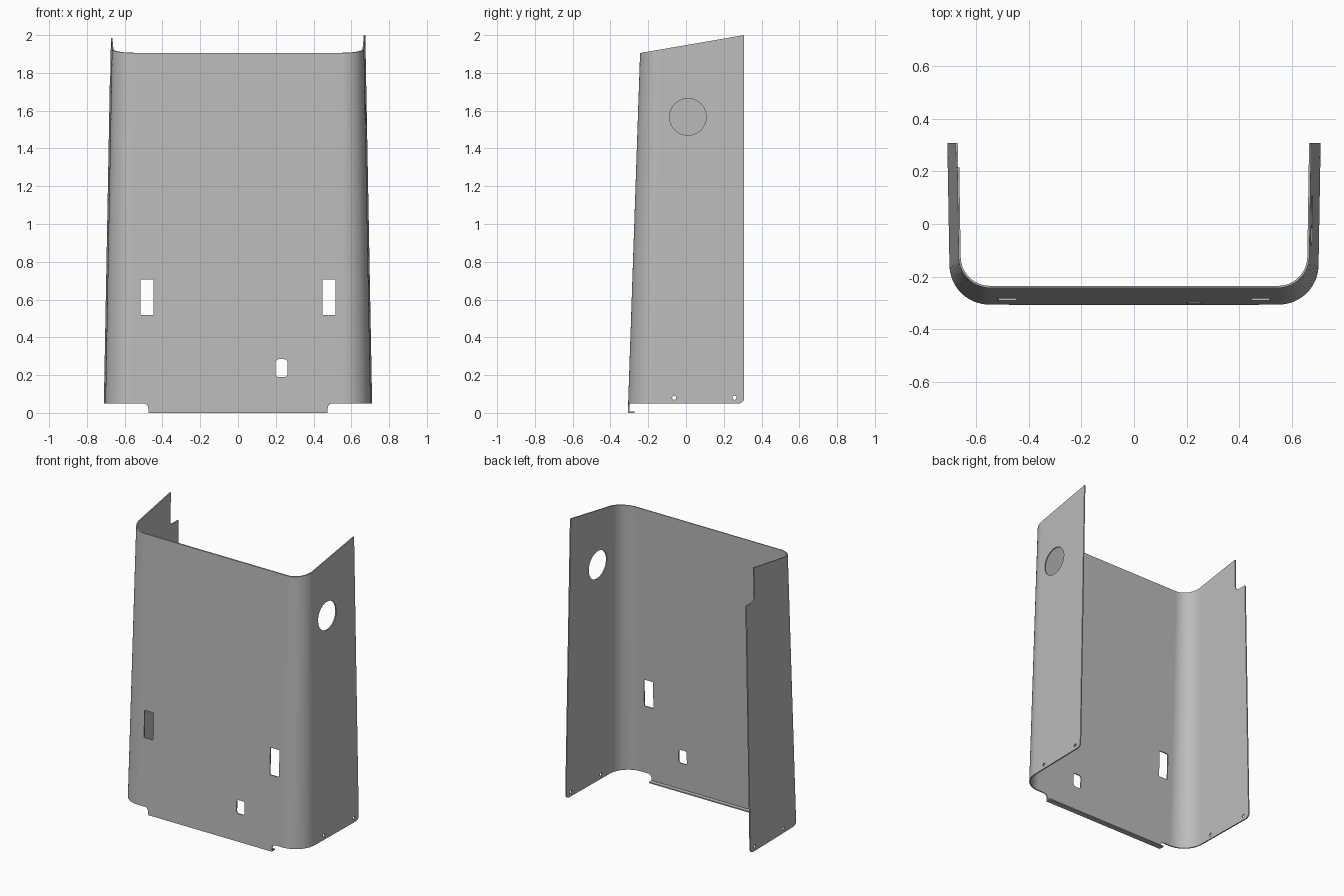
import bpy, bmesh
from math import sin, cos, pi, radians

if "Cube" in bpy.data.objects:
    bpy.data.objects.remove(bpy.data.objects["Cube"])

THICK = 0.008
BACK = 0.308

gray = bpy.data.materials.new("sheet_gray")
gray.use_nodes = True
gray.diffuse_color = (0.5, 0.5, 0.5, 1)
gray.node_tree.nodes["Principled BSDF"].inputs["Base Color"].default_value = gray.diffuse_color


def make_object(name, bm):
    bmesh.ops.recalc_face_normals(bm, faces=bm.faces)
    mesh = bpy.data.meshes.new(name)
    bm.to_mesh(mesh)
    bm.free()
    mesh.materials.append(gray)
    obj = bpy.data.objects.new(name, mesh)
    bpy.context.collection.objects.link(obj)
    return obj


def activate(obj):
    bpy.ops.object.select_all(action='DESELECT')
    obj.select_set(True)
    bpy.context.view_layer.objects.active = obj


def arc(cx, cy, r, start, end, n):
    step = (end - start) / n
    return [(cx + r * cos(radians(start + step * i)),
             cy + r * sin(radians(start + step * i))) for i in range(n + 1)]


def rounded_rect(cx, cy, hx, hy, r):
    points = []
    for i, (sx, sy) in enumerate([(1, 1), (-1, 1), (-1, -1), (1, -1)]):
        points += arc(cx + sx * (hx - r), cy + sy * (hy - r), r, 90 * i, 90 * i + 90, 6)
    return points


def prism(name, outline, axis, lo, hi):
    """Extrude an outline (y,z along X, or x,z along Y) between lo and hi."""
    bm = bmesh.new()
    rings = []
    for d in (lo, hi):
        rings.append([bm.verts.new((d, a, b) if axis == 'X' else (a, d, b)) for a, b in outline])
    n = len(outline)
    for i in range(n):
        j = (i + 1) % n
        bm.faces.new((rings[0][i], rings[0][j], rings[1][j], rings[1][i]))
    bm.faces.new(rings[0])
    bm.faces.new(rings[1])
    return make_object(name, bm)


def carve(obj, outline, axis, lo, hi, operation='DIFFERENCE'):
    cutter = prism("cutter", outline, axis, lo, hi)
    cutter.hide_render = True
    mod = obj.modifiers.new("carve", 'BOOLEAN')
    mod.operation = operation
    mod.solver = 'EXACT'
    mod.object = cutter
    activate(obj)
    bpy.ops.object.modifier_apply(modifier=mod.name)
    bpy.data.objects.remove(cutter)


def section(z, inset):
    """U-shaped plan of the tapered sheet at height z."""
    t = z / 2
    half = 0.703 - 0.037 * t - inset
    front = -0.308 + 0.068 * t + inset
    r = 0.152 - 0.034 * t - inset
    right = [(half + 0.009, 0.36)] + arc(half - r, front + r, r, 0, -90, 14)
    return [(x, y, z) for x, y in right] + [(-x, y, z) for x, y in reversed(right)]


# Bent sheet shell, with outer and inner skins
bm = bmesh.new()
low_out, top_out, low_in, top_in = [
    [bm.verts.new(p) for p in section(z, inset)]
    for inset in (0, THICK) for z in (-0.1, 2.1)]
for a, b in ((low_out, top_out), (low_in, top_in), (low_out, low_in), (top_out, top_in)):
    for i in range(len(a) - 1):
        bm.faces.new((a[i], a[i + 1], b[i + 1], b[i]))
for i in (0, -1):
    bm.faces.new((low_out[i], top_out[i], top_in[i], low_in[i]))
shell = make_object("bent_sheet_shell", bm)

# Side silhouette: sloped top, straight back edge, rounded lower back corner
side = [(-0.5, 0), (-0.2, 0), (-0.2, 0.05)]
side += arc(BACK - 0.03, 0.08, 0.03, -90, 0, 6)
side += [(BACK, 2.0), (-0.5, 1.861)]
carve(shell, side, 'X', -1, 1, 'INTERSECT')

# Lower front corners cut back to leave the central tab
for s in (-1, 1):
    carve(shell, rounded_rect(s * 0.975, -0.45, 0.5, 0.5, 0.025), 'Y', -1, -0.12)

# Front slots and small port
for x in (-0.482, 0.482):
    carve(shell, rounded_rect(x, 0.612, 0.035, 0.093, 0.004), 'Y', -0.5, -0.1)
carve(shell, rounded_rect(0.23, 0.237, 0.031, 0.047, 0.015), 'Y', -0.5, -0.1)

# Large round opening in the left wall, notch in the right wall
carve(shell, arc(0.01, 1.567, 0.097, 0, 352.5, 47), 'X', 0.4, 1)
carve(shell, rounded_rect(0.615, 2.055, 0.4, 0.3, 0.028), 'X', -1, -0.4)

# Screw holes near the bottom of both walls
for y in (-0.063, 0.257):
    carve(shell, arc(y, 0.08, 0.011, 0, 345, 23), 'X', -1, 1)

# Inward lip under the tab
lip = prism("bottom_lip", [(-0.307, 0), (-0.272, 0), (-0.272, THICK), (-0.307, THICK)],
            'X', -0.475, 0.475)

# Smooth bends with crisp sheet edges
activate(shell)
bpy.ops.object.shade_smooth_by_angle(angle=radians(30))
weighted = shell.modifiers.new("weighted_normals", 'WEIGHTED_NORMAL')
weighted.keep_sharp = True
